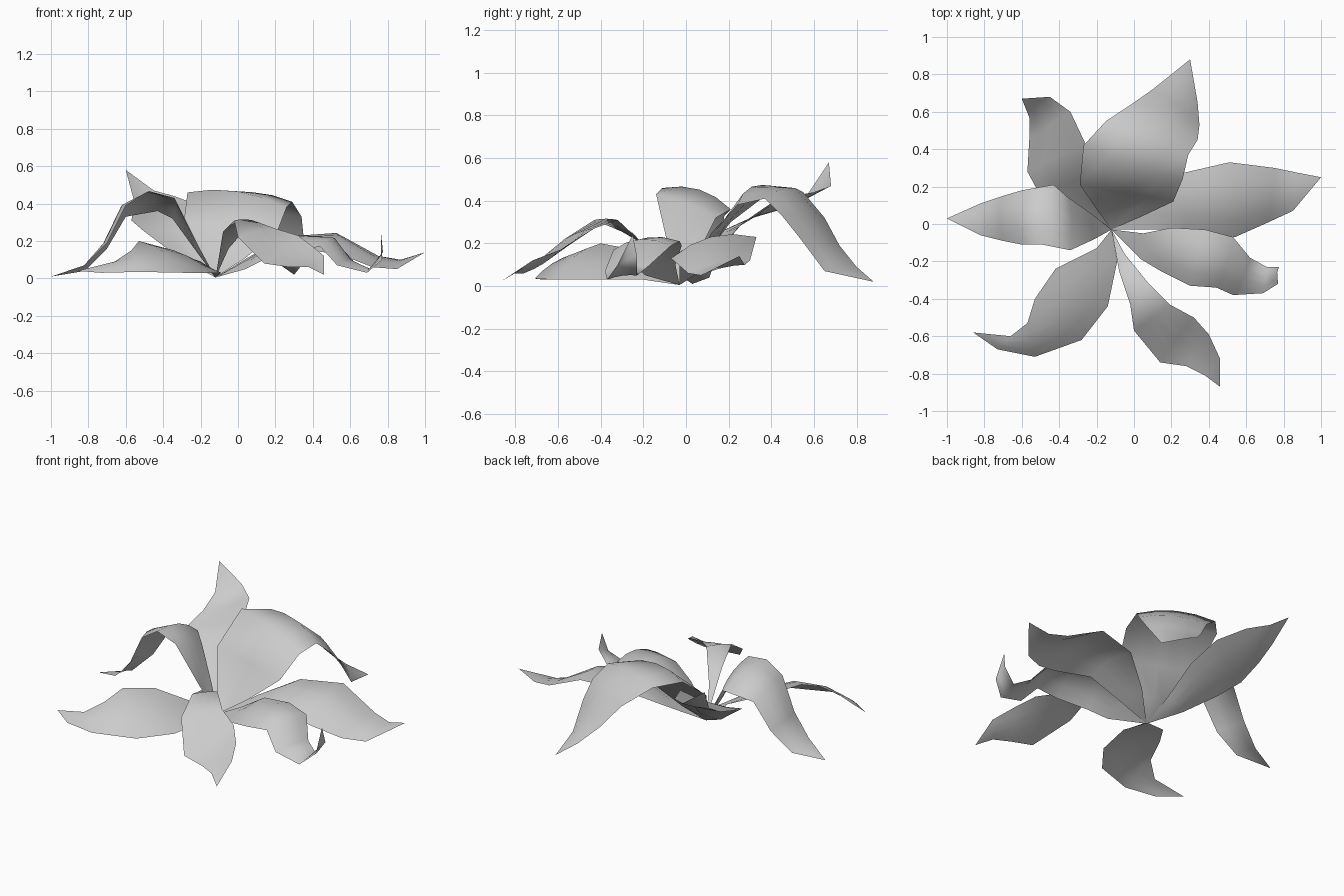
import bpy, bmesh
from mathutils import Vector

BASE = Vector((-0.12, -0.03, 0.005))   # point where all petals meet
COLS = 4                               # strips across each petal


def petal(name, left, right, tip, bulges):
    """Loft a thin petal between its two edges, arching each row across the width."""
    left = [Vector(p) for p in left]
    right = [Vector(p) for p in right]
    tip = Vector(tip)
    mids = [BASE] + [(a + b) / 2 for a, b in zip(left, right)] + [tip]
    bm = bmesh.new()
    rows = []
    for i, (a, b) in enumerate(zip(left, right)):
        across = b - a
        along = mids[i + 2] - mids[i]
        normal = across.cross(along).normalized()
        bulge = bulges[i] * across.length
        row = []
        for c in range(COLS + 1):
            u = c / COLS
            row.append(bm.verts.new(a + across * u + normal * bulge * 4 * u * (1 - u)))
        rows.append(row)
    v0, v1 = bm.verts.new(BASE), bm.verts.new(tip)
    for c in range(COLS):
        bm.faces.new((v0, rows[0][c + 1], rows[0][c]))
        for r, s in zip(rows, rows[1:]):
            bm.faces.new((r[c], r[c + 1], s[c + 1], s[c]))
        bm.faces.new((rows[-1][c], rows[-1][c + 1], v1))
    bmesh.ops.recalc_face_normals(bm, faces=bm.faces)
    mesh = bpy.data.meshes.new(name)
    bm.to_mesh(mesh)
    bm.free()
    for p in mesh.polygons:
        p.use_smooth = True
    ob = bpy.data.objects.new(name, mesh)
    bpy.context.collection.objects.link(ob)


# Arched petal on the left
petal("petal_left",
      [(-.21, -.08, .17), (-.34, -.14, .43), (-.49, -.11, .46), (-.60, -.11, .39), (-.70, -.09, .19), (-.82, -.06, .07)],
      [(-.22, .05, .14), (-.35, .14, .32), (-.43, .21, .36), (-.60, .18, .33), (-.70, .15, .16), (-.82, .11, .04)],
      (-1, .03, .01), [-.06, .06, .13, .12, .10, .06])

# Upright petal at the back left
petal("petal_back_left",
      [(-.30, .08, .10), (-.50, .15, .25), (-.57, .28, .31), (-.56, .45, .36), (-.56, .57, .43)],
      [(-.16, .12, .14), (-.20, .27, .30), (-.26, .43, .41), (-.34, .60, .44), (-.45, .68, .47)],
      (-.60, .67, .58), [-.08, -.05, -.04, -.04, -.04])

# Large arched petal at the back
petal("petal_back",
      [(-.20, .08, .13), (-.29, .21, .30), (-.27, .42, .46), (-.15, .55, .44), (0, .65, .32), (.10, .72, .19), (.20, .80, .09)],
      [(.04, .04, .11), (.21, .12, .25), (.26, .24, .38), (.29, .37, .41), (.34, .45, .33), (.35, .53, .23), (.34, .65, .07)],
      (.30, .88, .02), [-.10, 0, .09, .08, .08, .06, .03])

# Long petal on the right
petal("petal_right",
      [(.05, .13, .11), (.25, .27, .21), (.51, .33, .23), (.75, .30, .12), (.87, .275, .10)],
      [(.08, -.03, .08), (.30, -.03, .16), (.54, -.07, .13), (.72, .01, .06), (.85, .07, .05)],
      (1, .25, .14), [-.05, .12, .13, .08, .05])

# Petal at the front right with a curled end
petal("petal_front_right",
      [(.05, -.05, .10), (.20, -.02, .19), (.38, -.03, .21), (.53, -.07, .19), (.62, -.18, .09), (.71, -.23, .05), (.775, -.23, .14)],
      [(.04, -.19, .05), (.14, -.25, .10), (.30, -.33, .15), (.44, -.34, .17), (.53, -.38, .07), (.69, -.37, .03), (.77, -.32, .10)],
      (.765, -.25, .24), [-.02, .09, .15, .15, .1, .06, .1])

# Low petal at the front left
petal("petal_front_left",
      [(-.09, -.20, .03), (-.14, -.44, .03), (-.28, -.62, .03), (-.53, -.71, .035), (-.73, -.67, .03)],
      [(-.20, -.13, .09), (-.42, -.24, .17), (-.53, -.40, .20), (-.57, -.53, .15), (-.66, -.60, .09)],
      (-.86, -.58, .04), [-.02, .06, .08, .07, .07])

# Narrow twisting petal at the front
petal("petal_front",
      [(-.05, -.16, .16), (.08, -.32, .31), (.19, -.43, .27), (.32, -.50, .23), (.40, -.59, .17), (.46, -.72, .12)],
      [(-.08, -.25, .25), (-.02, -.43, .31), (0, -.57, .22), (.14, -.74, .08), (.28, -.76, .06), (.38, -.81, .06)],
      (.46, -.87, .02), [-.04, .04, .03, -.03, -.05, -.05])
